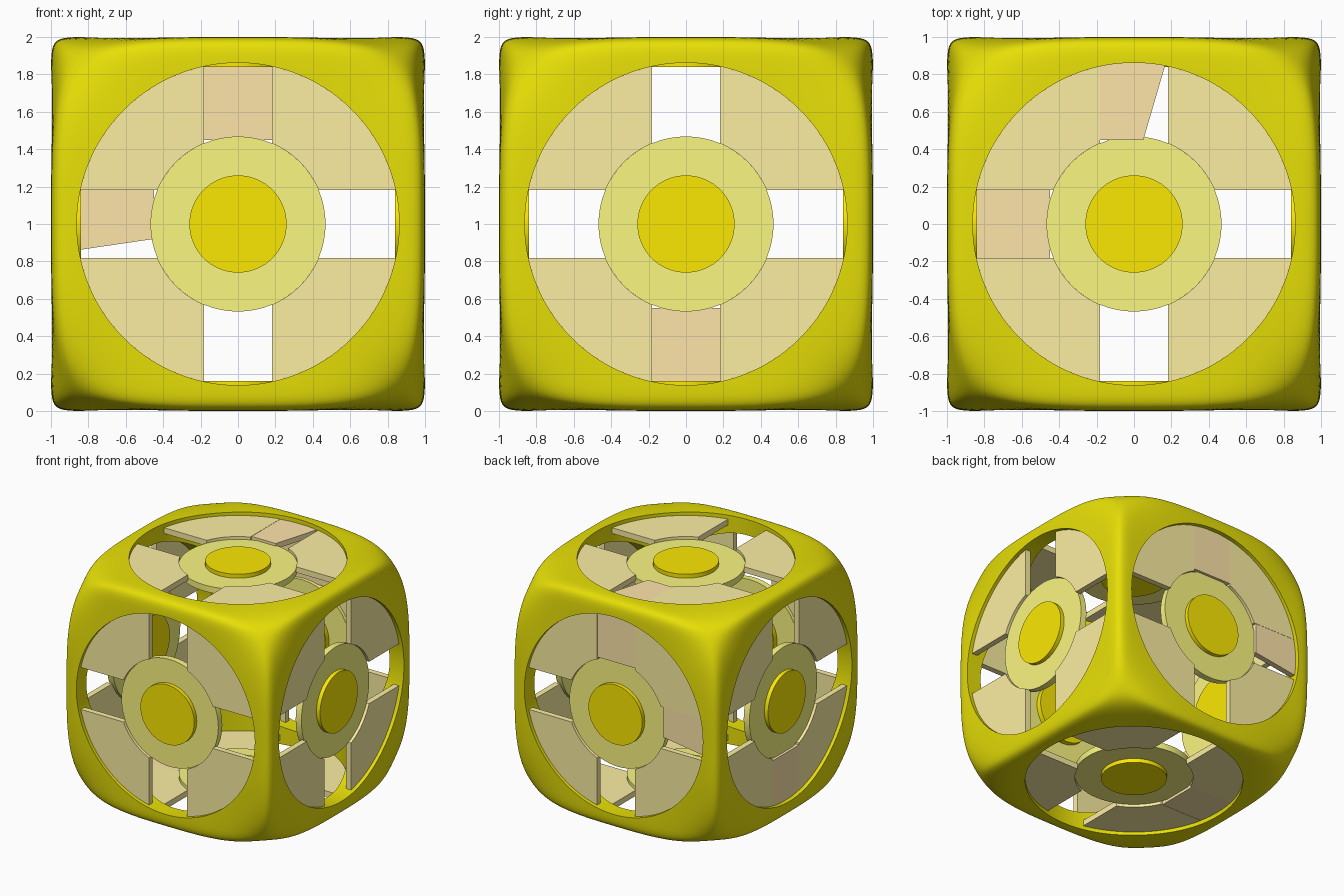
import bpy, bmesh
from math import sin, cos, pi, asin
from mathutils import Vector, Matrix

if "Cube" in bpy.data.objects:
    bpy.data.objects.remove(bpy.data.objects["Cube"])

C = Vector((0, 0, 1))


def material(name, rgb):
    m = bpy.data.materials.new(name)
    m.diffuse_color = (*rgb, 1)
    m.use_nodes = True
    m.node_tree.nodes["Principled BSDF"].inputs["Base Color"].default_value = m.diffuse_color
    return m


YELLOW = material("frame_yellow", (0.80, 0.74, 0.002))
GOLD = material("hub_gold", (0.97, 0.81, 0.001))
PALE = material("ring_pale", (0.97, 0.93, 0.22))
TAN = material("panel_tan", (0.98, 0.86, 0.36))
PINK = material("filler_tan", (1.0, 0.79, 0.40))


def circle(r, n=64):
    return [(r * cos(2 * pi * i / n), r * sin(2 * pi * i / n)) for i in range(n)]


def smooth(ob, angle):
    bpy.ops.object.select_all(action='DESELECT')
    ob.select_set(True)
    bpy.context.view_layer.objects.active = ob
    bpy.ops.object.shade_smooth_by_angle(angle=angle)


def prism(name, pts, d0, d1, n, u, mat):
    """Extrude a 2D outline along face normal n, from depth d0 to d1."""
    n, u = Vector(n), Vector(u)
    w = n.cross(u)
    bm = bmesh.new()
    lo, hi = [[bm.verts.new(C + n * d + u * x + w * y) for x, y in pts] for d in (d0, d1)]
    bm.faces.new(hi)
    bm.faces.new(lo[::-1])
    k = len(pts)
    for i in range(k):
        j = (i + 1) % k
        bm.faces.new((lo[i], lo[j], hi[j], hi[i]))
    me = bpy.data.meshes.new(name)
    bm.to_mesh(me)
    bm.free()
    me.materials.append(mat)
    ob = bpy.data.objects.new(name, me)
    bpy.context.collection.objects.link(ob)
    smooth(ob, 0.6)


# Frame: cube with crisp edge middles and softly rounded corners
def soft_cube(v):
    """Push a point out to the surface x^p + y^p + z^p + (xyz/c)^3 = 1."""
    d = Vector(v).normalized()
    x, y, z = (abs(c) for c in d)
    lo, hi = 0.9, 1.8
    for _ in range(30):
        r = (lo + hi) / 2
        f = (r * x) ** 26 + (r * y) ** 26 + (r * z) ** 26 + (r ** 3 * x * y * z / 0.68) ** 3
        lo, hi = (r, hi) if f < 1 else (lo, r)
    return d * lo


bpy.ops.mesh.primitive_cube_add(size=2, location=C)
frame = bpy.context.object
frame.name = "frame"
bm = bmesh.new()
bm.from_mesh(frame.data)
bmesh.ops.subdivide_edges(bm, edges=bm.edges[:], cuts=59, use_grid_fill=True)
for v in bm.verts:
    # denser spacing toward the cube edges
    v.co = soft_cube([sin(c * pi / 2) for c in v.co])
bm.to_mesh(frame.data)
bm.free()

# Bore the round windows through on three axes
for rot in ((0, 0, 0), (pi / 2, 0, 0), (0, pi / 2, 0)):
    bpy.ops.mesh.primitive_cylinder_add(vertices=128, radius=0.862, depth=3, location=C, rotation=rot)
    cutter = bpy.context.object
    cutter.hide_render = True
    bpy.context.view_layer.objects.active = frame
    mod = frame.modifiers.new("window", 'BOOLEAN')
    mod.object, mod.operation, mod.solver = cutter, 'DIFFERENCE', 'EXACT'
    bpy.ops.object.modifier_apply(modifier=mod.name)
    bpy.data.objects.remove(cutter)
frame.data.materials.clear()
frame.data.materials.append(YELLOW)
smooth(frame, 0.7)

# Quarter panel outline: outer arc, straight gap sides, inner arc around the ring
G = 0.183


def quarter_arc(r, n):
    a = asin(G / r)
    angles = [a + (pi / 2 - 2 * a) * i / n for i in range(n + 1)]
    return [(r * cos(t), r * sin(t)) for t in angles]


panel = quarter_arc(0.862, 20) + quarter_arc(0.468, 10)[::-1]

# Six faces: hub, ring and four panels each
faces = {"front": ((0, -1, 0), (1, 0, 0)), "back": ((0, 1, 0), (-1, 0, 0)),
         "right": ((1, 0, 0), (0, 1, 0)), "left": ((-1, 0, 0), (0, -1, 0)),
         "top": ((0, 0, 1), (1, 0, 0)), "bottom": ((0, 0, -1), (1, 0, 0))}
for side, (n, u) in faces.items():
    prism(side + "_hub", circle(0.26), 0.84, 0.975, n, u, GOLD)
    prism(side + "_ring", circle(0.468), 0.885, 0.94, n, u, PALE)
    for q in range(4):
        turn = Matrix.Rotation(q * pi / 2, 3, Vector(n))
        prism(f"{side}_panel_{q + 1}", panel, 0.915, 0.965, n, turn @ Vector(u), TAN)

# Filler plates closing some gaps: normal, gap direction, inner and outer side edge
fillers = [("back_side", (0, 1, 0), (-1, 0, 0), -0.08, -0.14),
           ("back_upper", (0, 1, 0), (0, 0, 1), -G, -G),
           ("top_rear", (0, 0, 1), (0, 1, 0), -0.05, -0.17),
           ("bottom_side", (0, 0, -1), (-1, 0, 0), -G, -G),
           ("left_lower", (-1, 0, 0), (0, 0, -1), -G, -G)]
for name, n, u, inner, outer in fillers:
    prism(name + "_filler", [(0.45, inner), (0.86, outer), (0.86, G), (0.45, G)],
          0.915, 0.963, n, u, PINK)
